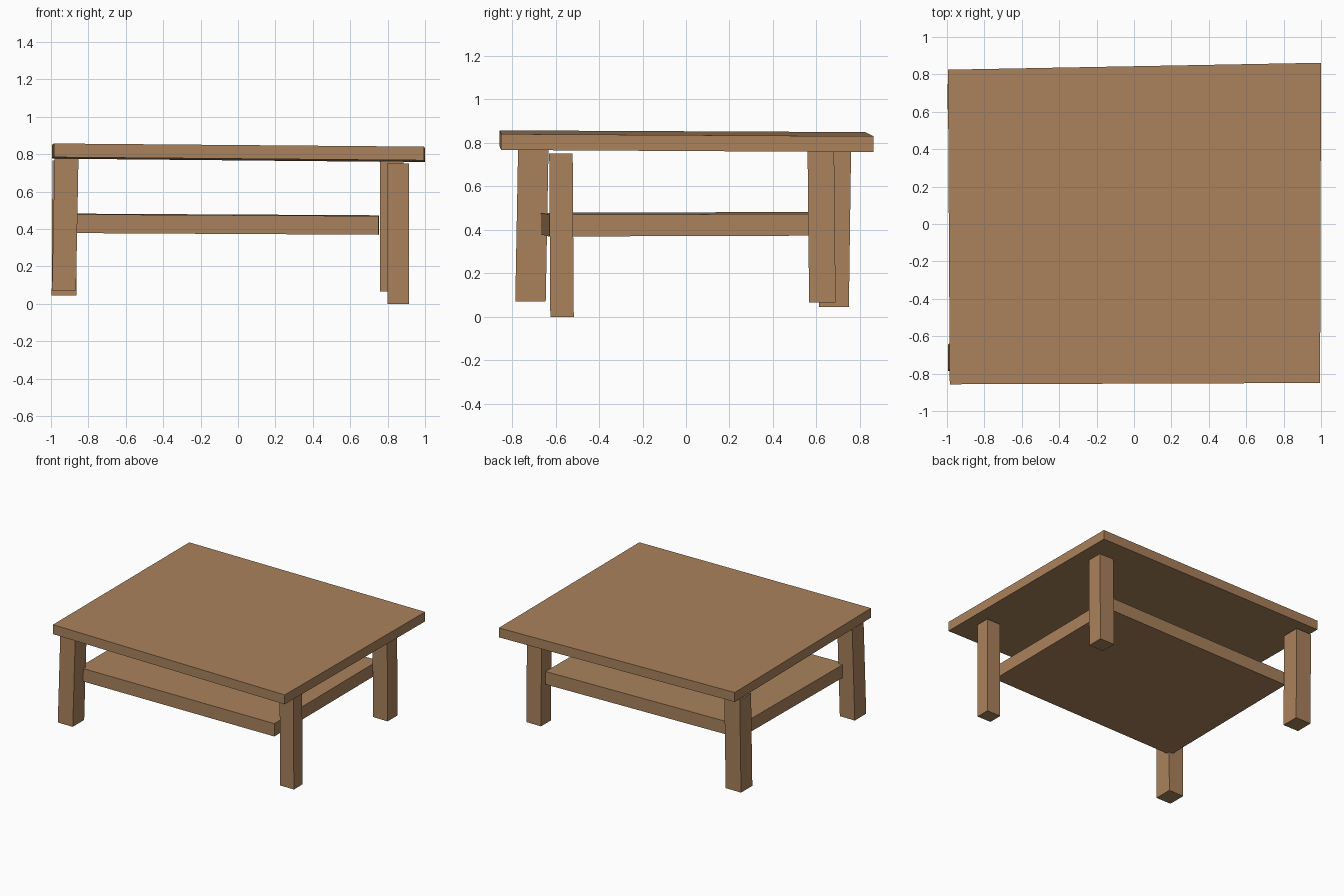
import bpy

if "Cube" in bpy.data.objects:
    bpy.data.objects.remove(bpy.data.objects["Cube"], do_unlink=True)

# One warm wood colour for everything
wood = bpy.data.materials.new("warm_wood")
wood.use_nodes = True
colour = (0.40, 0.223, 0.107, 1)
wood.diffuse_color = colour
wood.node_tree.nodes["Principled BSDF"].inputs["Base Color"].default_value = colour


def block(name, lower, upper):
    """Flat-faced block between two four-cornered outlines (counterclockwise)."""
    mesh = bpy.data.meshes.new(name)
    sides = [(i, (i + 1) % 4, (i + 1) % 4 + 4, i + 4) for i in range(4)]
    mesh.from_pydata(lower + upper, [], [(3, 2, 1, 0), (4, 5, 6, 7)] + sides)
    mesh.materials.append(wood)
    obj = bpy.data.objects.new(name, mesh)
    bpy.context.collection.objects.link(obj)
    return obj


def slab(name, corners, thickness):
    """Board hanging below its four top corners."""
    return block(name, [(x, y, z - thickness) for x, y, z in corners], corners)


def leg(name, foot, head, width, depth):
    """Slightly leaning post from foot centre to head centre."""
    def ring(c):
        return [(c[0] + sx * width / 2, c[1] + sy * depth / 2, c[2])
                for sx, sy in ((-1, -1), (1, -1), (1, 1), (-1, 1))]
    return block(name, ring(foot), ring(head))


# Uneven table top and lower shelf
slab("table_top", [(-0.985, -0.857, 0.857), (0.995, -0.85, 0.84),
                   (1.0, 0.862, 0.83), (-0.995, 0.825, 0.849)], 0.073)
slab("lower_shelf", [(-0.895, -0.667, 0.478), (0.752, -0.63, 0.469),
                     (0.755, 0.64, 0.473), (-0.885, 0.605, 0.482)], 0.1)

# Four rough legs of differing length and lean
leg("front_right_leg", (-0.93, -0.715, 0.07), (-0.917, -0.702, 0.778), 0.128, 0.14)
leg("front_left_leg", (0.857, -0.57, 0.0), (0.855, -0.575, 0.75), 0.117, 0.108)
leg("back_left_leg", (0.823, 0.627, 0.065), (0.823, 0.62, 0.76), 0.125, 0.122)
leg("back_right_leg", (-0.93, 0.68, 0.045), (-0.926, 0.69, 0.765), 0.132, 0.138)
